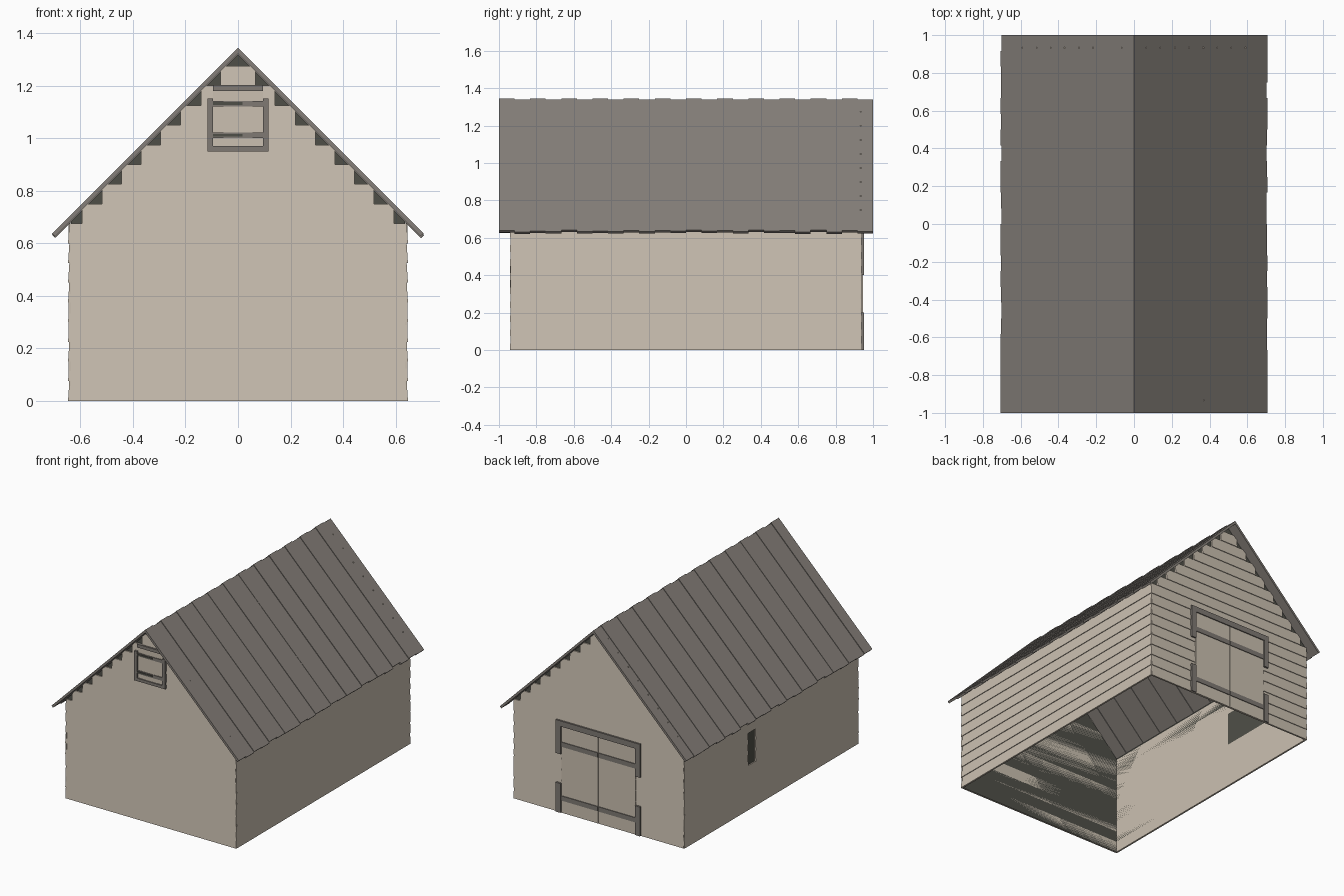
import bpy, bmesh, random
from mathutils import Vector

random.seed(4)
cube = bpy.data.objects.get("Cube")
if cube:
    bpy.data.objects.remove(cube, do_unlink=True)


def material(name, rgb):
    m = bpy.data.materials.new(name)
    m.use_nodes = True
    colour = (*rgb, 1)
    m.diffuse_color = colour
    m.node_tree.nodes["Principled BSDF"].inputs["Base Color"].default_value = colour
    return m


SIDING = material("pale_timber", (0.60, 0.53, 0.44))
ROOF = material("grey_roof_boards", (0.235, 0.213, 0.192))
TRIM = material("grey_trim", (0.215, 0.195, 0.175))
DARK = material("dark_interior", (0.078, 0.078, 0.064))


def finish(bm, name, mat):
    bmesh.ops.recalc_face_normals(bm, faces=bm.faces)
    mesh = bpy.data.meshes.new(name)
    bm.to_mesh(mesh)
    bm.free()
    mesh.materials.append(mat)
    obj = bpy.data.objects.new(name, mesh)
    bpy.context.collection.objects.link(obj)
    return obj


def extrude(bm, outline, sweep):
    """Solid made by sweeping a closed 3D outline along a vector."""
    a = [bm.verts.new(p) for p in outline]
    b = [bm.verts.new(Vector(p) + Vector(sweep)) for p in outline]
    bm.faces.new(a)
    bm.faces.new(b[::-1])
    for i in range(len(a)):
        j = (i + 1) % len(a)
        bm.faces.new((a[i], b[i], b[j], a[j]))


def box(bm, x0, x1, y0, y1, z0, z1):
    extrude(bm, [(x0, y0, z0), (x1, y0, z0), (x1, y0, z1), (x0, y0, z1)], (0, y1 - y0, 0))


HX, HY = 0.635, 0.93      # shell half sizes
RIDGE = 1.345
ROW = 0.075               # siding board height
EAVE_ROWS, ALL_ROWS = 9, 17

# Dark inner shell, open below and above
bm = bmesh.new()
peak = RIDGE - 0.027
profile = [(-HX, 0), (HX, 0), (HX, peak - HX), (0, peak), (-HX, peak - HX)]
front, back = [[bm.verts.new((x, y, z)) for x, z in profile] for y in (-HY, HY)]
bm.faces.new(front)
bm.faces.new(back)
for i, j in ((1, 2), (4, 0)):
    bm.faces.new((front[i], front[j], back[j], back[i]))
finish(bm, "inner_walls", DARK)


def board_section(row, base, side):
    """Lapped board: its lower edge stands out further than its upper one."""
    z0, z1 = row * ROW, (row + 1) * ROW
    return [(side * base, z0), (side * (base + 0.012), z0),
            (side * (base + 0.007), z1), (side * base, z1)]


# Gable walls, with stepped boards under the roof slope
for name, side in (("front", -1), ("back", 1)):
    bm = bmesh.new()
    for row in range(ALL_ROWS):
        half = min(HX + 0.01, RIDGE - (row + 1) * ROW)
        half -= random.uniform(0, 0.004)
        section = [(-half, y, z) for y, z in board_section(row, HY, side)]
        extrude(bm, section, (2 * half, 0, 0))
    finish(bm, name + "_siding", SIDING)

# Long walls, with a narrow slit in the right one
for name, side in (("left", 1), ("right", -1)):
    bm = bmesh.new()
    for row in range(EAVE_ROWS):
        end = HY + 0.01 - random.uniform(0, 0.004)
        spans = [(-end, end)]
        if side < 0 and 4 <= row <= 6:
            spans = [(-end, 0.17), (0.25, end)]
        for y0, y1 in spans:
            section = [(x, y0, z) for x, z in board_section(row, HX, side)]
            extrude(bm, section, (0, y1 - y0, 0))
    finish(bm, name + "_siding", SIDING)

# Roof slopes, boards running down from the ridge
BOARDS = 24
width = 2 / BOARDS
for name, side in (("left", 1), ("right", -1)):
    bm = bmesh.new()
    for i in range(BOARDS):
        y = -1 + i * width
        drop = (i % 2) * 0.005 + random.uniform(0, 0.002)
        reach = 0.708 - random.uniform(0, 0.006)
        top = RIDGE - drop
        t = 0.011
        outline = [(0, y, top), (side * reach, y, top - reach),
                   (side * (reach - t), y, top - reach - t), (0, y, top - 2 * t)]
        extrude(bm, outline, (0, width, 0))
    finish(bm, name + "_roof", ROOF)

# Double door in the back wall
bm = bmesh.new()
for x0, x1 in ((-0.28, -0.002), (0.002, 0.28)):
    box(bm, x0, x1, 0.932, 0.945, 0, 0.59)
finish(bm, "back_door_leaves", SIDING)

bm = bmesh.new()
for side in (-1, 1):
    for z0, z1 in ((0, 0.2), (0.4, 0.59)):
        box(bm, side * 0.282, side * 0.318, 0.932, 0.952, z0, z1)
    for z0 in (0.085, 0.452):
        box(bm, side * 0.003, side * 0.279, 0.94, 0.95, z0, z0 + 0.032)
box(bm, -0.318, 0.318, 0.932, 0.952, 0.59, 0.628)
finish(bm, "back_door_trim", TRIM)

# Loft hatch in the front gable
bm = bmesh.new()
for x0, x1, out in ((-0.095, -0.055, 0.944), (-0.055, 0.055, 0.946), (0.055, 0.095, 0.944)):
    box(bm, x0, x1, -out, -0.932, 0.97, 1.18)
finish(bm, "loft_hatch_boards", SIDING)

bm = bmesh.new()
for side in (-1, 1):
    box(bm, side * 0.095, side * 0.117, -0.953, -0.932, 0.95, 1.152)
box(bm, -0.095, 0.095, -0.953, -0.932, 0.95, 0.97)
box(bm, -0.095, 0.095, -0.953, -0.932, 1.18, 1.203)
for z in (1.0, 1.12):
    box(bm, -0.095, 0.095, -0.95, -0.932, z, z + 0.022)
finish(bm, "loft_hatch_trim", TRIM)

bm = bmesh.new()
for z in (1.006, 1.126):
    box(bm, -0.095, 0.018, -0.954, -0.949, z, z + 0.011)
finish(bm, "loft_hatch_hinges", DARK)
